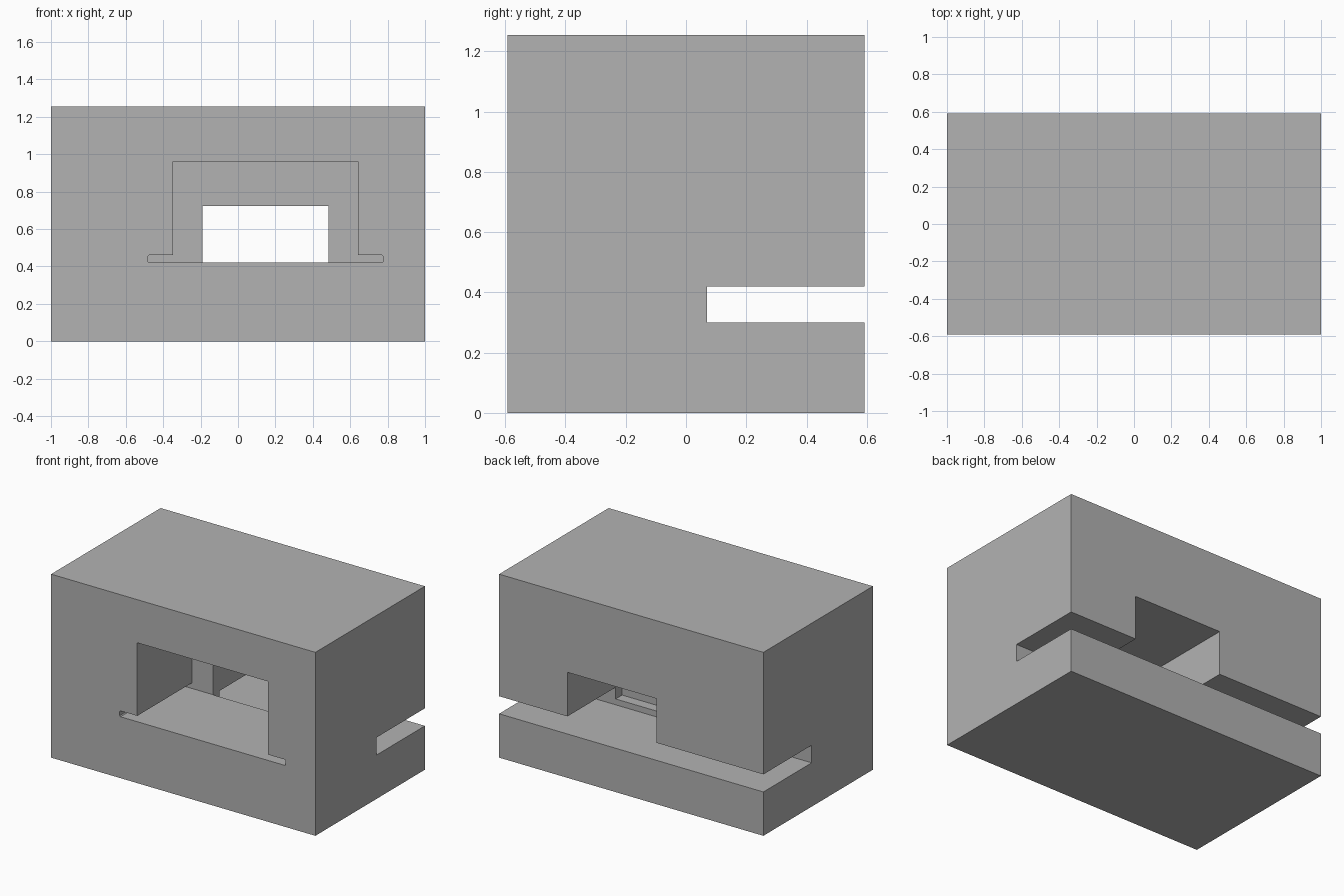
import bpy
import bmesh

cube = bpy.data.objects.get("Cube")
if cube:
    bpy.data.objects.remove(cube, do_unlink=True)

HALF_X, HALF_Y, HEIGHT = 1.0, 0.592, 1.255

grey = bpy.data.materials.new("mid grey")
grey.use_nodes = True
colour = (0.448, 0.448, 0.448, 1)
grey.diffuse_color = colour
for node in grey.node_tree.nodes:
    if node.type == 'BSDF_PRINCIPLED':
        node.inputs["Base Color"].default_value = colour


def extrude(name, profile, to_point, start, end):
    """Extrude a closed 2D profile between two positions along one axis."""
    bm = bmesh.new()
    face = bm.faces.new([bm.verts.new(to_point(a, b, start)) for a, b in profile])
    far = bmesh.ops.extrude_face_region(bm, geom=[face])["geom"]
    shift = [q - p for p, q in zip(to_point(0, 0, start), to_point(0, 0, end))]
    bmesh.ops.translate(bm, vec=shift,
                        verts=[v for v in far if isinstance(v, bmesh.types.BMVert)])
    bmesh.ops.recalc_face_normals(bm, faces=bm.faces)
    mesh = bpy.data.meshes.new(name)
    bm.to_mesh(mesh)
    bm.free()
    mesh.materials.append(grey)
    obj = bpy.data.objects.new(name, mesh)
    bpy.context.collection.objects.link(obj)
    return obj


def along_x(y, z, x):
    return (x, y, z)


def along_y(x, z, y):
    return (x, y, z)


def cut(target, cutter):
    """Subtract the cutter from the target and remove it."""
    mod = target.modifiers.new("cut", 'BOOLEAN')
    mod.operation = 'DIFFERENCE'
    mod.solver = 'EXACT'
    mod.object = cutter
    cutter.hide_render = True
    bpy.context.view_layer.objects.active = target
    bpy.ops.object.modifier_apply(modifier=mod.name)
    bpy.data.objects.remove(cutter, do_unlink=True)


# Block with a full-width slot in the back
SLOT_Y, SLOT_LOW, SLOT_TOP = 0.07, 0.30, 0.42
block = extrude("block", [
    (-HALF_Y, 0), (HALF_Y, 0), (HALF_Y, SLOT_LOW), (SLOT_Y, SLOT_LOW),
    (SLOT_Y, SLOT_TOP), (HALF_Y, SLOT_TOP), (HALF_Y, HEIGHT), (-HALF_Y, HEIGHT),
], along_x, -HALF_X, HALF_X)

# Window from the back through to the front pocket
window = extrude("window_cutter", [
    (-0.19, 0.34), (0.483, 0.34), (0.483, 0.722), (-0.19, 0.722),
], along_y, 0, HALF_Y + 0.1)
cut(block, window)

# Front pocket with a thin flanged foot, mirrored about its own centre
CENTRE, FLOOR, FOOT, C = 0.147, 0.42, 0.46, 0.006
half = [(0.628 - C, FLOOR), (0.628, FLOOR + C), (0.628, FOOT - C),
        (0.628 - C, FOOT), (0.495, FOOT), (0.495, 0.96)]
outline = [(CENTRE + x, z) for x, z in half]
outline += [(CENTRE - x, z) for x, z in reversed(half)]
pocket = extrude("pocket_cutter", outline, along_y, -HALF_Y - 0.1, 0.002)
cut(block, pocket)
